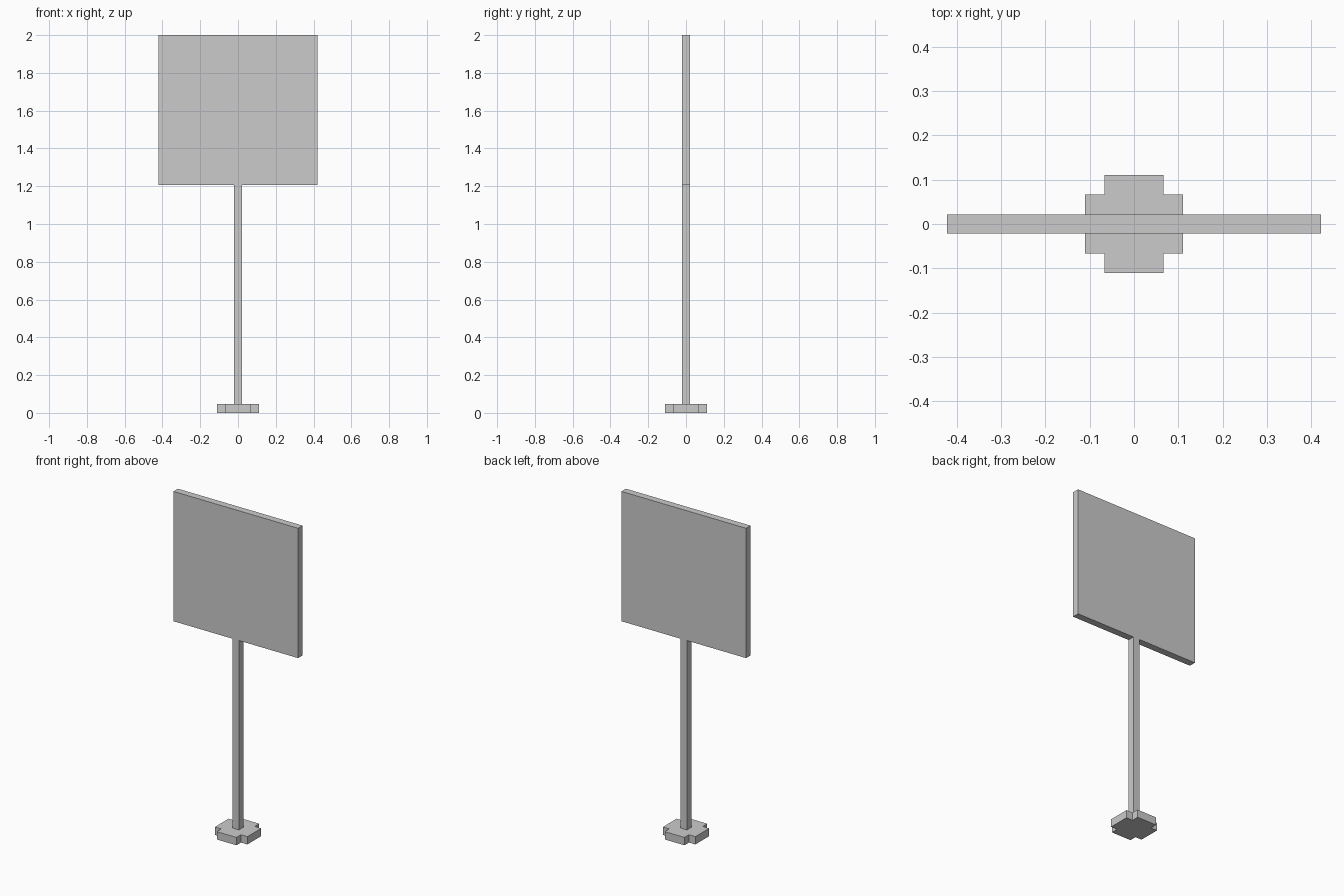
import bpy
import bmesh

if "Cube" in bpy.data.objects:
    bpy.data.objects.remove(bpy.data.objects["Cube"])


def extrude_outline(name, outline, z0, z1):
    """Make a closed solid by extruding an XY outline from z0 to z1."""
    bm = bmesh.new()
    face = bm.faces.new([bm.verts.new((x, y, z0)) for x, y in outline])
    top = bmesh.ops.extrude_face_region(bm, geom=[face], use_keep_orig=True)
    verts = [g for g in top["geom"] if isinstance(g, bmesh.types.BMVert)]
    bmesh.ops.translate(bm, verts=verts, vec=(0, 0, z1 - z0))
    bmesh.ops.recalc_face_normals(bm, faces=bm.faces)
    mesh = bpy.data.meshes.new(name)
    bm.to_mesh(mesh)
    bm.free()
    obj = bpy.data.objects.new(name, mesh)
    bpy.context.collection.objects.link(obj)
    return obj


def rectangle(hx, hy):
    return [(-hx, -hy), (hx, -hy), (hx, hy), (-hx, hy)]


BASE_TOP = 0.048
PANEL_BOTTOM = 1.206
HALF_THICK = 0.0215

# Base: square plate with notched corners, one quarter outline turned four times
outer, inner = 0.11, 0.0665
base_outline = []
x_axis, y_axis = (1, 0), (0, 1)
for _ in range(4):
    for a, b in ((outer, -inner), (outer, inner), (inner, inner)):
        base_outline.append((a * x_axis[0] + b * y_axis[0],
                             a * x_axis[1] + b * y_axis[1]))
    x_axis, y_axis = y_axis, (-x_axis[0], -x_axis[1])
extrude_outline("base", base_outline, 0.0, BASE_TOP)

# Square post between base and panel
extrude_outline("post", rectangle(HALF_THICK, HALF_THICK), BASE_TOP, PANEL_BOTTOM)

# Flat sign panel
extrude_outline("sign_panel", rectangle(0.4215, HALF_THICK), PANEL_BOTTOM, 2.0)
